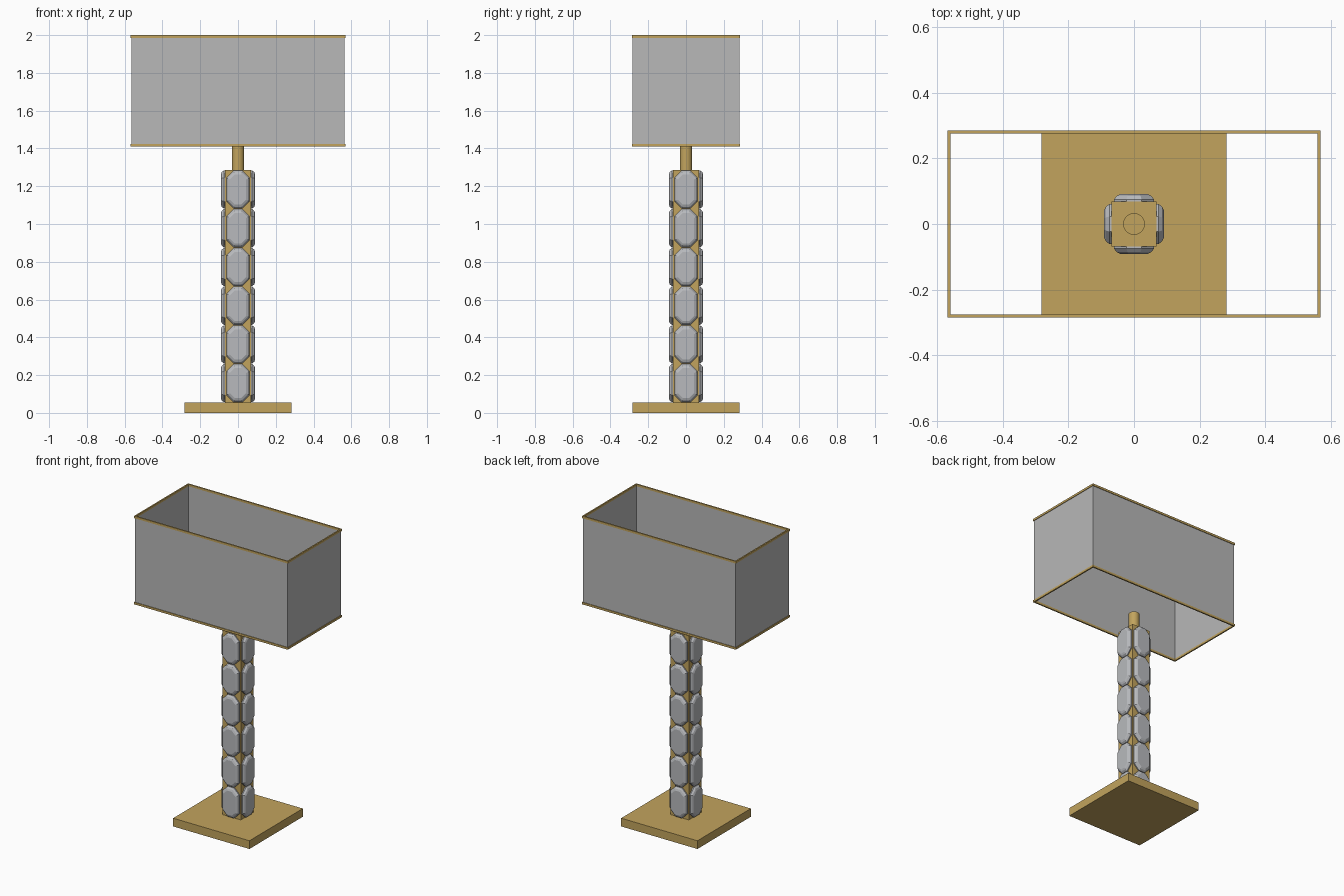
import bpy
import bmesh
from math import pi
from mathutils import Matrix

if "Cube" in bpy.data.objects:
    bpy.data.objects.remove(bpy.data.objects["Cube"], do_unlink=True)


def material(name, rgb):
    mat = bpy.data.materials.new(name)
    mat.use_nodes = True
    mat.diffuse_color = (*rgb, 1)
    mat.node_tree.nodes["Principled BSDF"].inputs["Base Color"].default_value = (*rgb, 1)
    return mat


GOLD = material("brass gold", (0.54, 0.37, 0.11))
FABRIC = material("shade grey", (0.48, 0.48, 0.48))
CRYSTAL = material("crystal grey", (0.48, 0.49, 0.51))


def to_mesh(name, bm, mat):
    bmesh.ops.recalc_face_normals(bm, faces=bm.faces)
    mesh = bpy.data.meshes.new(name)
    bm.to_mesh(mesh)
    bm.free()
    mesh.materials.append(mat)
    return mesh


def place(name, mesh):
    ob = bpy.data.objects.new(name, mesh)
    bpy.context.collection.objects.link(ob)
    return ob


def loft(rings, cap=True, closed=False):
    """Skin a list of equal-length point rings."""
    bm = bmesh.new()
    loops = [[bm.verts.new(p) for p in ring] for ring in rings]
    pairs = list(zip(loops, loops[1:]))
    if closed:
        pairs.append((loops[-1], loops[0]))
    for a, b in pairs:
        for i in range(len(a)):
            j = (i + 1) % len(a)
            bm.faces.new((a[i], a[j], b[j], b[i]))
    if cap:
        bm.faces.new(loops[0])
        bm.faces.new(loops[-1])
    return bm


def rect(x, y, z):
    return [(-x, -y, z), (x, -y, z), (x, y, z), (-x, y, z)]


def block(name, half, z0, z1, mat):
    return place(name, to_mesh(name, loft([rect(half, half, z0), rect(half, half, z1)]), mat))


def frame(name, x, y, thick, z0, z1, mat):
    """Open rectangular tube with a wall thickness."""
    xi, yi = x - thick, y - thick
    rings = [rect(x, y, z0), rect(x, y, z1), rect(xi, yi, z1), rect(xi, yi, z0)]
    return place(name, to_mesh(name, loft(rings, cap=False, closed=True), mat))


# Base plate and square column
BASE_TOP, COLUMN_TOP, SHADE_LOW = 0.055, 1.285, 1.41
block("base_plate", 0.282, 0, BASE_TOP, GOLD)
block("column", 0.068, BASE_TOP, COLUMN_TOP, GOLD)

# Round neck above the column
bm = bmesh.new()
bmesh.ops.create_cone(bm, cap_ends=True, segments=32, radius1=0.033, radius2=0.033,
                      depth=SHADE_LOW - COLUMN_TOP,
                      matrix=Matrix.Translation((0, 0, (SHADE_LOW + COLUMN_TOP) / 2)))
neck = place("neck", to_mesh("neck", bm, GOLD))
bpy.context.view_layer.objects.active = neck
neck.select_set(True)
bpy.ops.object.shade_smooth_by_angle(angle=pi / 6)


# Emerald-cut crystals, stacked on all four sides
def octagon(w, h, cut, depth):
    pts = [(w, h - cut), (w - cut, h), (cut - w, h), (-w, h - cut),
           (-w, cut - h), (cut - w, -h), (w - cut, -h), (w, cut - h)]
    return [(x, -depth, z) for x, z in pts]


crystal = to_mesh("crystal", loft([octagon(0.061, 0.101, 0.038, 0.062),
                                   octagon(0.061, 0.101, 0.038, 0.075),
                                   octagon(0.053, 0.092, 0.033, 0.086),
                                   octagon(0.043, 0.080, 0.026, 0.091)]), CRYSTAL)
ROWS = 6
pitch = (COLUMN_TOP - BASE_TOP) / ROWS
for side, label in enumerate(("front", "left", "back", "right")):
    for row in range(ROWS):
        gem = place(f"crystal_{label}_{row + 1}", crystal)
        gem.location.z = BASE_TOP + pitch * (row + 0.5)
        gem.rotation_euler.z = side * pi / 2

# Rectangular shade with metal trims
frame("shade", 0.565, 0.282, 0.004, SHADE_LOW + 0.004, 1.996, FABRIC)
frame("shade_trim_bottom", 0.569, 0.286, 0.009, SHADE_LOW, SHADE_LOW + 0.014, GOLD)
frame("shade_trim_top", 0.569, 0.286, 0.009, 1.986, 2.0, GOLD)
